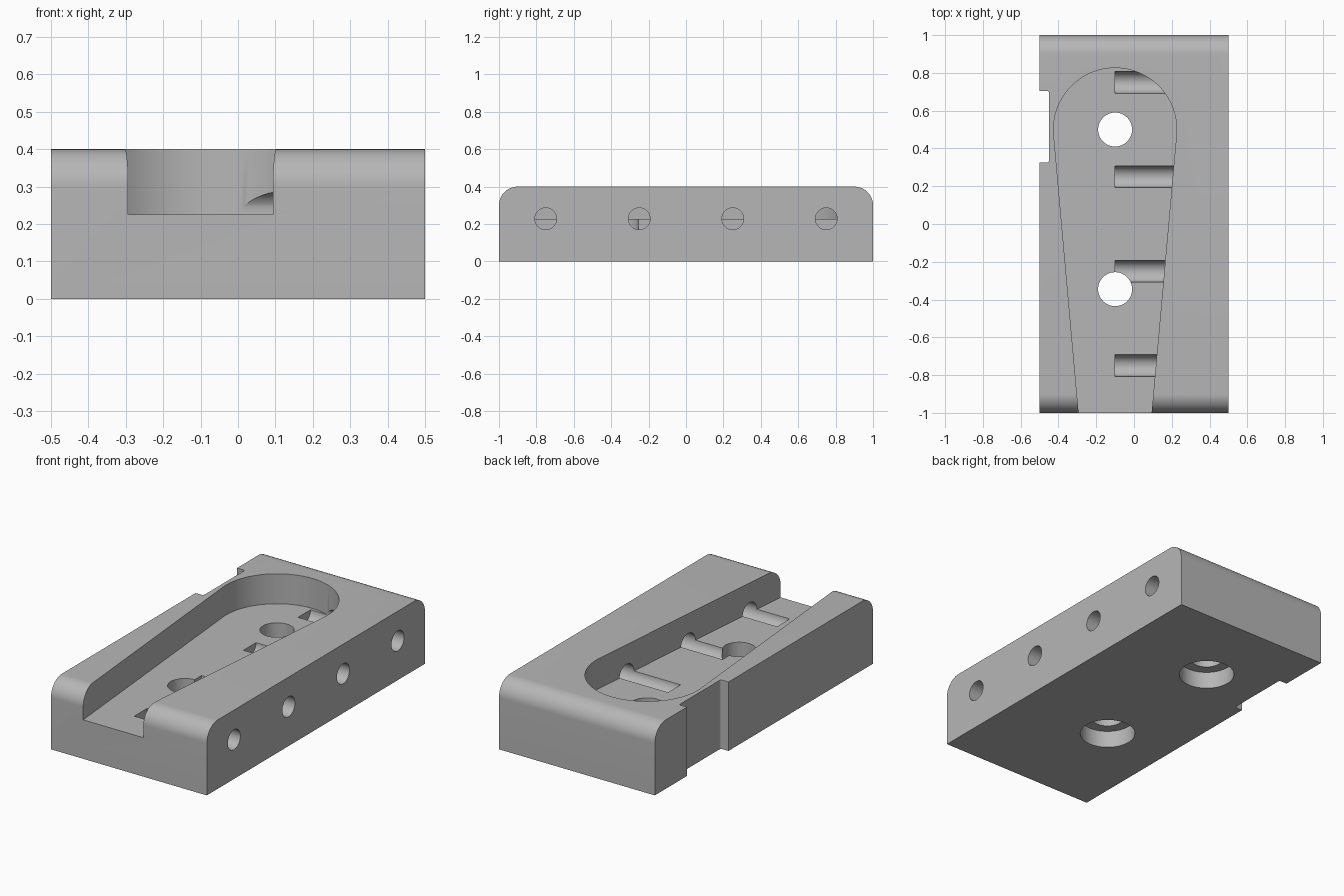
import bpy, bmesh
from math import sin, cos, pi, radians, tan
from mathutils import Matrix, Vector

cube = bpy.data.objects.get("Cube")
if cube:
    bpy.data.objects.remove(cube, do_unlink=True)

grey = bpy.data.materials.new("plain grey")
grey.use_nodes = True
GREY = (0.47, 0.47, 0.47, 1)
grey.diffuse_color = GREY
grey.node_tree.nodes["Principled BSDF"].inputs["Base Color"].default_value = GREY


def arc(cx, cy, r, start, end, steps):
    """Points along an arc, angles in degrees."""
    angles = [radians(start + (end - start) * i / steps) for i in range(steps + 1)]
    return [(cx + r * cos(a), cy + r * sin(a)) for a in angles]


def prism(name, outline, place, along):
    """Extrude a flat outline, placed in space by a function, along a vector."""
    bm = bmesh.new()
    face = bm.faces.new([bm.verts.new(place(u, v)) for u, v in outline])
    new = bmesh.ops.extrude_face_region(bm, geom=[face])["geom"]
    moved = [g for g in new if isinstance(g, bmesh.types.BMVert)]
    bmesh.ops.translate(bm, verts=moved, vec=along)
    bmesh.ops.recalc_face_normals(bm, faces=bm.faces)
    mesh = bpy.data.meshes.new(name)
    bm.to_mesh(mesh)
    bm.free()
    mesh.materials.append(grey)
    ob = bpy.data.objects.new(name, mesh)
    bpy.context.collection.objects.link(ob)
    return ob


def upright(z):
    return lambda x, y: (x, y, z)


def sideways(x):
    return lambda y, z: (x, y, z)


# Block with rounded upper front and back edges
R = 0.1
profile = [(-1, 0), (1, 0)] + arc(1 - R, 0.4 - R, R, 0, 90, 16) \
    + arc(R - 1, 0.4 - R, R, 90, 180, 16)
block = prism("grooved_block", profile, sideways(-0.5), (1, 0, 0))

cutters = []

# Tapered pocket, round at the back and open at the front
CX, CY, PR, TAPER = -0.1, 0.5, 0.326, 5.1
front_y = -1.2
half = PR / cos(radians(TAPER)) - (CY - front_y) * tan(radians(TAPER))
pocket = arc(CX, CY, PR, -TAPER, 180 + TAPER, 64) \
    + [(CX - half, front_y), (CX + half, front_y)]
cutters.append(prism("pocket_cutter", pocket, upright(0.226), (0, 0, 0.4)))

# Vertical screw holes with wider recesses underneath
for y in (0.5, -0.345):
    for name, r, top in (("screw_hole", 0.09, 0.3), ("screw_recess", 0.15, 0.1)):
        ring = arc(CX, y, r, 0, 360, 48)[:-1]
        cutters.append(prism(name, ring, upright(-0.1), (0, 0, top + 0.1)))

# Blind cross holes drilled from one side
for y in (-0.75, -0.25, 0.25, 0.75):
    ring = arc(y, 0.228, 0.058, 0, 360, 40)[:-1]
    cutters.append(prism("cross_hole", ring, sideways(CX), (0.8, 0, 0)))

# Notch on the opposite side, with small inner fillets
F = 0.012
notch = [(-0.6, 0.325)] + arc(-0.45 - F, 0.325 + F, F, -90, 0, 5) \
    + arc(-0.45 - F, 0.705 - F, F, 0, 90, 5) + [(-0.6, 0.705)]
cutters.append(prism("notch_cutter", notch, upright(-0.1), (0, 0, 0.7)))

# Cut everything out of the block
bpy.ops.object.select_all(action="DESELECT")
block.select_set(True)
bpy.context.view_layer.objects.active = block
for cutter in cutters:
    cutter.hide_render = True
    mod = block.modifiers.new("cut", "BOOLEAN")
    mod.operation = "DIFFERENCE"
    mod.solver = "EXACT"
    mod.object = cutter
    bpy.ops.object.modifier_apply(modifier=mod.name)
    bpy.data.objects.remove(cutter, do_unlink=True)

bpy.ops.object.shade_smooth_by_angle(angle=radians(30))
